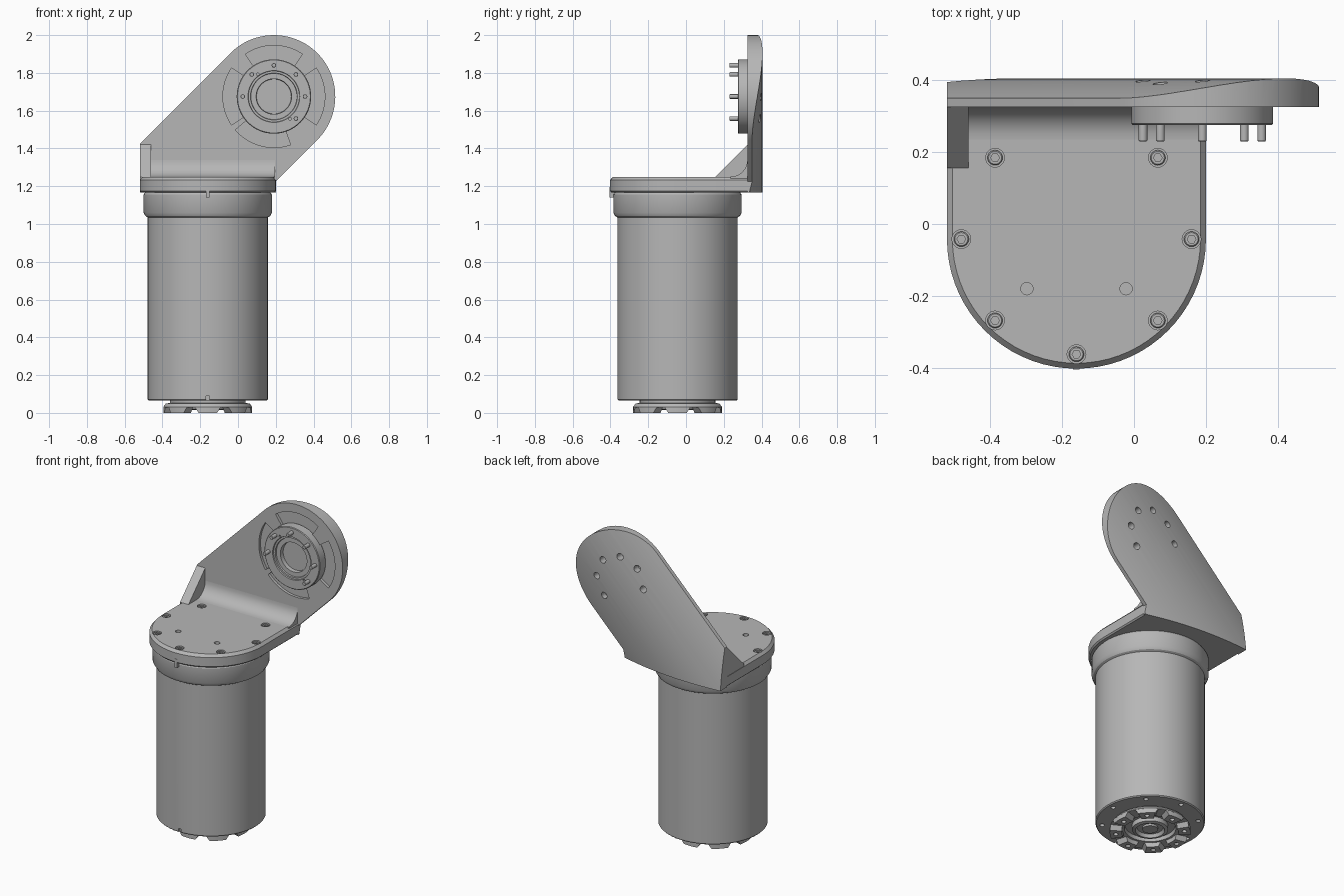
import bpy, bmesh
from math import sin, cos, pi, radians, sqrt
from mathutils import Vector, Matrix

if "Cube" in bpy.data.objects:
    bpy.data.objects.remove(bpy.data.objects["Cube"])

GREY = (0.47, 0.47, 0.47, 1)
metal = bpy.data.materials.new("grey metal")
metal.use_nodes = True
metal.diffuse_color = GREY
metal.node_tree.nodes["Principled BSDF"].inputs["Base Color"].default_value = GREY

MX, MY = -0.16, -0.045       # motor axis
JX, JZ = 0.19, 1.675         # joint axis on the arm
ARM_R = 0.325
PLATE_TOP, PLATE_BOTTOM = 1.25, 1.167


def loft(name, loops):
    """Skin matching closed loops of points and cap both ends."""
    bm = bmesh.new()
    rings = [[bm.verts.new(p) for p in loop] for loop in loops]
    n = len(rings[0])
    for a, b in zip(rings, rings[1:]):
        for i in range(n):
            j = (i + 1) % n
            bm.faces.new((a[i], a[j], b[j], b[i]))
    bm.faces.new(rings[0])
    bm.faces.new(rings[-1])
    bmesh.ops.recalc_face_normals(bm, faces=bm.faces[:])
    mesh = bpy.data.meshes.new(name)
    bm.to_mesh(mesh)
    bm.free()
    mesh.materials.append(metal)
    obj = bpy.data.objects.new(name, mesh)
    bpy.context.collection.objects.link(obj)
    return obj


def turned_z(name, profile, x=MX, y=MY, sides=64):
    """Turned part on a vertical axis; profile is (radius, z)."""
    angles = [2 * pi * i / sides for i in range(sides)]
    return loft(name, [[(x + r * cos(a), y + r * sin(a), z) for a in angles]
                       for r, z in profile])


def turned_y(name, profile, x=JX, z=JZ, sides=64):
    """Turned part on a front-to-back axis; profile is (radius, y)."""
    angles = [2 * pi * i / sides for i in range(sides)]
    return loft(name, [[(x + r * cos(a), y, z + r * sin(a)) for a in angles]
                       for r, y in profile])


def slab_y(name, outline, y0, y1):
    return loft(name, [[(x, y, z) for x, z in outline] for y in (y0, y1)])


def slab_x(name, outline, x0, x1):
    return loft(name, [[(x, y, z) for y, z in outline] for x in (x0, x1)])


def box(name, lo, hi):
    return slab_y(name, [(lo[0], lo[2]), (hi[0], lo[2]), (hi[0], hi[2]), (lo[0], hi[2])],
                  lo[1], hi[1])


def carve(obj, cutters, operation='DIFFERENCE'):
    """Apply boolean cuts and discard the cutters."""
    for cutter in cutters:
        mod = obj.modifiers.new("cut", 'BOOLEAN')
        mod.operation, mod.solver, mod.object = operation, 'EXACT', cutter
    bpy.context.view_layer.update()
    graph = bpy.context.evaluated_depsgraph_get()
    mesh = bpy.data.meshes.new_from_object(obj.evaluated_get(graph))
    obj.modifiers.clear()
    obj.data = mesh
    for cutter in cutters:
        bpy.data.objects.remove(cutter)


def around(cx, cy, r, degrees):
    return [(cx + r * cos(radians(d)), cy + r * sin(radians(d))) for d in degrees]


# Motor body with collar
body = turned_z("motor_body", [(0.312, 0.065), (0.318, 0.071), (0.318, 1.04)], sides=96)
turned_z("motor_collar", [(0.318, 1.035), (0.33, 1.042), (0.34, 1.06), (0.34, 1.155),
                          (0.33, 1.17)], sides=96)
cuts = [turned_z("cut", [(0.014, 0.04), (0.014, 0.1)], x, y, 16)
        for x, y in around(MX, MY, 0.28, range(0, 360, 45))]
cuts.append(box("cut", (MX - 0.009, -0.4, 0.05), (MX + 0.009, -0.345, 0.09)))
carve(body, cuts)

# Output hub under the motor, hollow with a centre boss
turned_z("output_hub", [(0.2, 0.08), (0.2, 0.052), (0.222, 0.05), (0.235, 0.032),
                        (0.235, 0.028), (0.15, 0.028), (0.145, 0.05)])
turned_z("hub_boss", [(0.105, 0.06), (0.105, 0.02), (0.085, 0.015), (0.075, 0.035),
                      (0.045, 0.035), (0.045, 0.022)], sides=48)
for i in range(8):
    a = radians(45 * i)
    spin = Matrix.Translation((MX, MY, 0)) @ Matrix.Rotation(a, 4, 'Z')
    loops = []
    for z, half in ((0.03, 17), (0.0, 12)):
        arc = around(0, 0, 0.235, [-half, -half / 2, 0, half / 2, half])
        arc += around(0, 0, 0.165, [half, 0, -half])
        loops.append([spin @ Vector((x, y, z)) for x, y in arc])
    lug = loft(f"hub_lug_{i + 1}", loops)
    cx, cy = around(MX, MY, 0.2, [45 * i])[0]
    carve(lug, [turned_z("cut", [(0.014, -0.01), (0.014, 0.015)], cx, cy, 16)])


# Bracket base: U-shaped plate with a bevelled top edge
def u_shape(r, z):
    arc = around(MX, MY + 0.003, r, [180 + 5 * i for i in range(37)])
    return [(x, y, z) for x, y in arc + [(MX + r, 0.338), (MX - r, 0.338)]]


base = loft("bracket_base", [u_shape(0.352, PLATE_BOTTOM), u_shape(0.36, PLATE_BOTTOM + 0.008),
                             u_shape(0.36, 1.233), u_shape(0.345, PLATE_TOP)])
bolts = around(MX, MY + 0.003, 0.32, [0, 45, 135, 180, 225, 270, 315])
cuts = [turned_z("cut", [(0.026, 1.23), (0.026, 1.3)], x, y, 24) for x, y in bolts]
cuts += [turned_z("cut", [(0.017, 1.2), (0.017, 1.3)], x, y, 24)
         for x, y in around(MX, MY + 0.003, 0.195, [225, 315])]
carve(base, cuts)
for i, (x, y) in enumerate(bolts):
    screw = turned_z(f"base_screw_{i + 1}", [(0.021, 1.22), (0.021, 1.243), (0.018, 1.246)],
                     x, y, 24)
    carve(screw, [turned_z("cut", [(0.012, 1.232), (0.012, 1.3)], x, y, 6)])
box("index_tab", (MX - 0.009, -0.404, 1.14), (MX + 0.009, -0.37, 1.195))

# Upright arm: slanted outline with a round end and a gently domed back
left, right = MX - 0.36, MX + 0.36
reach = ARM_R * sqrt(2)
outline = [(left, PLATE_BOTTOM), (right, PLATE_BOTTOM), (right, JZ - JX + right - reach)]
outline += around(JX, JZ, ARM_R, [-45 + 4 * i for i in range(46)])
outline.append((left, JZ - JX + left + reach))
arm = slab_y("bracket_arm", outline, 0.325, 0.45)
dome = 0.99
along, across = Vector((1, 0, 1)).normalized(), Vector((1, 0, -1)).normalized()
loops = []
for u in (-1.5, 1.5):
    start = Vector((JX, 0.405 - dome, JZ)) + along * u
    loops.append([start + across * dome * cos(2 * pi * i / 160)
                  + Vector((0, 1, 0)) * dome * sin(2 * pi * i / 160) for i in range(160)])
carve(arm, [loft("cut", loops)], 'INTERSECT')

# Arc pockets on the front of the arm and screw holes from its back
pins = around(JX, JZ, 0.165, [-45, 0, 45, 90, 135, 180])
cuts = []
for mid in (0, 90, 180, 255):
    sweep = [mid - 34 + 4 * i for i in range(18)]
    arc = around(JX, JZ, 0.27, sweep) + around(JX, JZ, 0.19, sweep[::-1])
    cuts.append(slab_y("cut", arc, 0.3, 0.343))
cuts += [turned_y("cut", [(0.021, 0.35), (0.021, 0.45)], x, z, 24) for x, z in pins]
carve(arm, cuts)

# Inner bend fillet and side gusset
bend = [(0.335, 1.24), (0.335, 1.33)]
bend += [(y, z) for y, z in around(0.235, 1.34, 0.09, range(0, -91, -10))]
bend.append((0.235, 1.24))
slab_x("bend_fillet", bend, left + 0.02, right - 0.004)
slab_x("side_gusset", [(0.155, 1.235), (0.155, 1.25), (0.325, 1.42), (0.335, 1.42),
                       (0.335, 1.235)], left, left + 0.06)

# Joint flange with stepped bore and locating pins
flange = turned_y("joint_flange", [(0.197, 0.335), (0.197, 0.279), (0.193, 0.275),
                                   (0.137, 0.275), (0.135, 0.283), (0.124, 0.283),
                                   (0.122, 0.292), (0.094, 0.292), (0.092, 0.318)])
carve(flange, [turned_y("cut", [(0.007, 0.25), (0.007, 0.29)], x, z, 12)
               for x, z in around(JX, JZ, 0.146, [126, 306])])
for i, (x, z) in enumerate(pins):
    turned_y(f"flange_pin_{i + 1}", [(0.012, 0.285), (0.012, 0.233), (0.01, 0.23)], x, z, 20)

# Smooth the round surfaces, keep edges sharp
bpy.ops.object.select_all(action='DESELECT')
for obj in bpy.context.scene.objects:
    if obj.type == 'MESH':
        obj.select_set(True)
        bpy.context.view_layer.objects.active = obj
bpy.ops.object.shade_smooth_by_angle(angle=radians(30))
